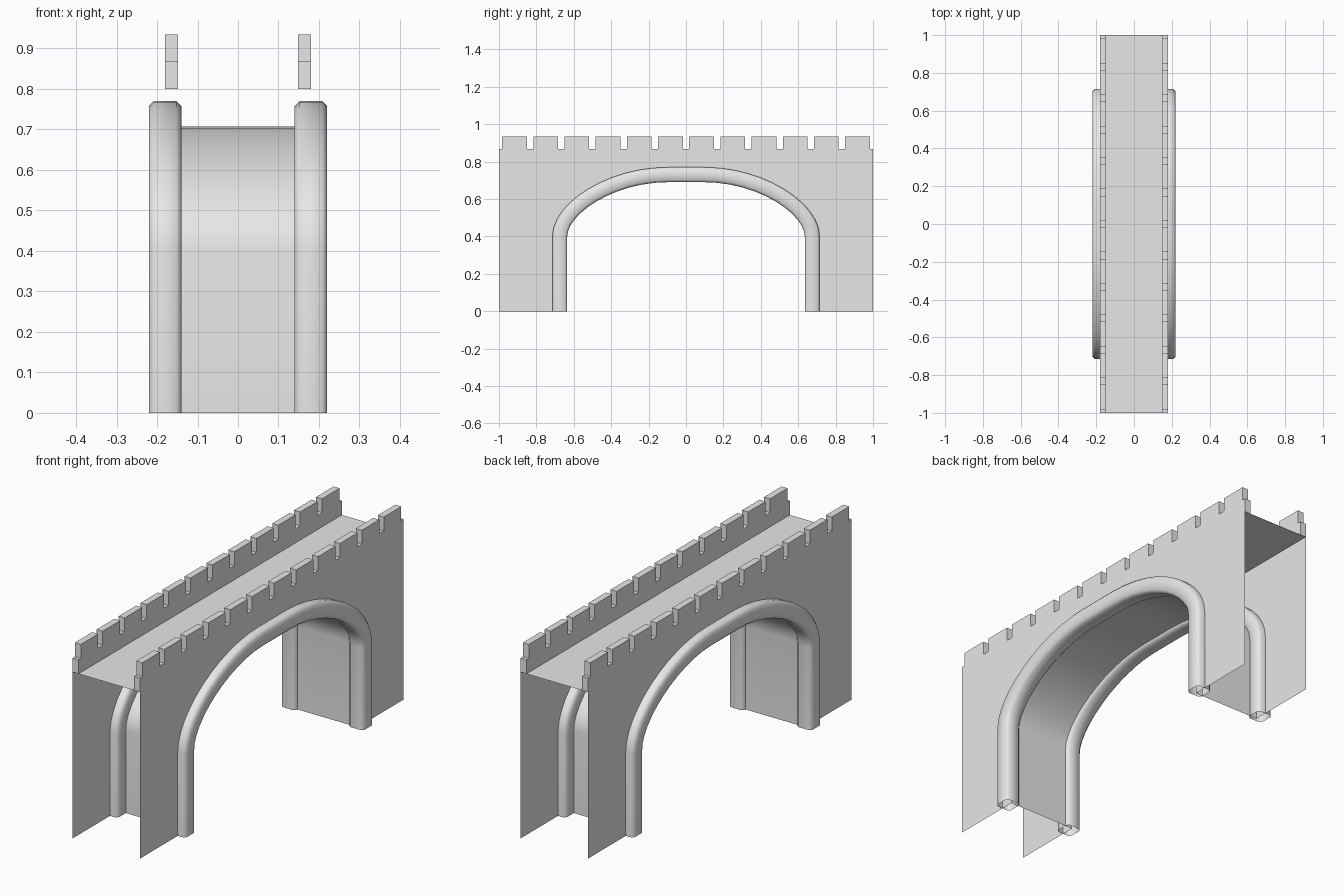
import bpy
import bmesh
from mathutils import Vector
from mathutils.geometry import interpolate_bezier

if "Cube" in bpy.data.objects:
    bpy.data.objects.remove(bpy.data.objects["Cube"], do_unlink=True)

HALF_LEN, WALL_X, INNER_X = 1.0, 0.18, 0.148
DECK_Z, NOTCH_Z, TOP_Z = 0.80, 0.868, 0.935
MERLONS, MERLON_W = 12, 0.132

stone = bpy.data.materials.new("stone_grey")
stone.use_nodes = True
stone.diffuse_color = (0.8, 0.8, 0.8, 1)
stone.node_tree.nodes["Principled BSDF"].inputs["Base Color"].default_value = (0.8, 0.8, 0.8, 1)


def finish(name, bm, smooth=None):
    mesh = bpy.data.meshes.new(name)
    bm.to_mesh(mesh)
    bm.free()
    mesh.materials.append(stone)
    obj = bpy.data.objects.new(name, mesh)
    bpy.context.collection.objects.link(obj)
    if smooth:
        bpy.ops.object.select_all(action="DESELECT")
        obj.select_set(True)
        bpy.context.view_layer.objects.active = obj
        bpy.ops.object.shade_smooth_by_angle(angle=smooth)
    return obj


def arch_path():
    """Centre line of the arch trim as (y, z), from the -y foot to the +y foot."""
    curve = interpolate_bezier(Vector((0.675, 0.4)), Vector((0.675, 0.55)),
                               Vector((0.40, 0.73)), Vector((0.10, 0.73)), 13)
    right = [Vector((0.675, 0))] + [Vector(p[:2]) for p in curve]
    left = [Vector((-p.x, p.y)) for p in right]
    return left + right[::-1]


def offset(path, d):
    """Shift the path outward by d along its normals."""
    out = []
    for i, p in enumerate(path):
        ahead = (path[min(i + 1, len(path) - 1)] - p).normalized()
        behind = (p - path[max(i - 1, 0)]).normalized()
        t = (ahead + behind).normalized()
        out.append(p + Vector((-t.y, t.x)) * d)
    return out


def strip(bm, row_a, row_b):
    for i in range(len(row_a) - 1):
        bm.faces.new((row_a[i], row_a[i + 1], row_b[i + 1], row_b[i]))


path = arch_path()
opening = offset(path, -0.023)

# Crenellated crest, from one deck corner to the other
crest = [(-HALF_LEN, DECK_Z), (-HALF_LEN, NOTCH_Z)]
for k in range(MERLONS):
    mid = -HALF_LEN + (k + 0.5) * 2 * HALF_LEN / MERLONS
    a, b = mid - MERLON_W / 2, mid + MERLON_W / 2
    crest += [(a, NOTCH_Z), (a, TOP_Z), (b, TOP_Z), (b, NOTCH_Z)]
crest += [(HALF_LEN, NOTCH_Z), (HALF_LEN, DECK_Z)]

# Rounded square section of the arch trim: (sideways, outward)
H, C = 0.04, 0.028
section = [(H, -C), (H, C), (C, H), (-C, H), (-H, C), (-H, -C), (-C, -H), (C, -H)]

for side, sx in (("left", 1), ("right", -1)):
    # Side wall sheet with its arched opening and thick parapet
    bm = bmesh.new()
    outer = [bm.verts.new((sx * WALL_X, y, z)) for y, z in crest]
    inner = [bm.verts.new((sx * INNER_X, y, z)) for y, z in crest]
    foot_a = bm.verts.new((sx * WALL_X, -HALF_LEN, 0))
    foot_b = bm.verts.new((sx * WALL_X, HALF_LEN, 0))
    arch = [bm.verts.new((sx * WALL_X, p.x, p.y)) for p in opening]
    wall = [foot_a] + outer + [foot_b] + arch[::-1]
    bm.faces.new(wall if sx < 0 else wall[::-1])
    bm.faces.new(inner if sx > 0 else inner[::-1])
    if sx > 0:
        strip(bm, outer, inner)
    else:
        strip(bm, inner, outer)
    finish(side + "_wall", bm)

    # Arch trim swept along the opening
    bm = bmesh.new()
    rails = []
    for dx, d in section:
        rails.append([bm.verts.new((sx * WALL_X + dx, p.x, p.y)) for p in offset(path, d)])
    for i, rail in enumerate(rails):
        strip(bm, rail, rails[(i + 1) % len(rails)])
    bmesh.ops.recalc_face_normals(bm, faces=bm.faces)
    finish(side + "_arch_trim", bm, smooth=1.0)

# Vault under the arch, facing the passage
bm = bmesh.new()
rows = [[bm.verts.new((x, p.x, p.y)) for p in opening] for x in (-WALL_X, WALL_X)]
strip(bm, rows[0], rows[1])
if sum(f.normal.z for f in bm.faces if not f.normal_update()) > 0:
    bmesh.ops.reverse_faces(bm, faces=bm.faces)
finish("arch_vault", bm, smooth=0.6)

# Deck
bm = bmesh.new()
bm.faces.new([bm.verts.new((x * WALL_X, y * HALF_LEN, DECK_Z))
              for x, y in ((-1, -1), (1, -1), (1, 1), (-1, 1))])
finish("deck", bm)
